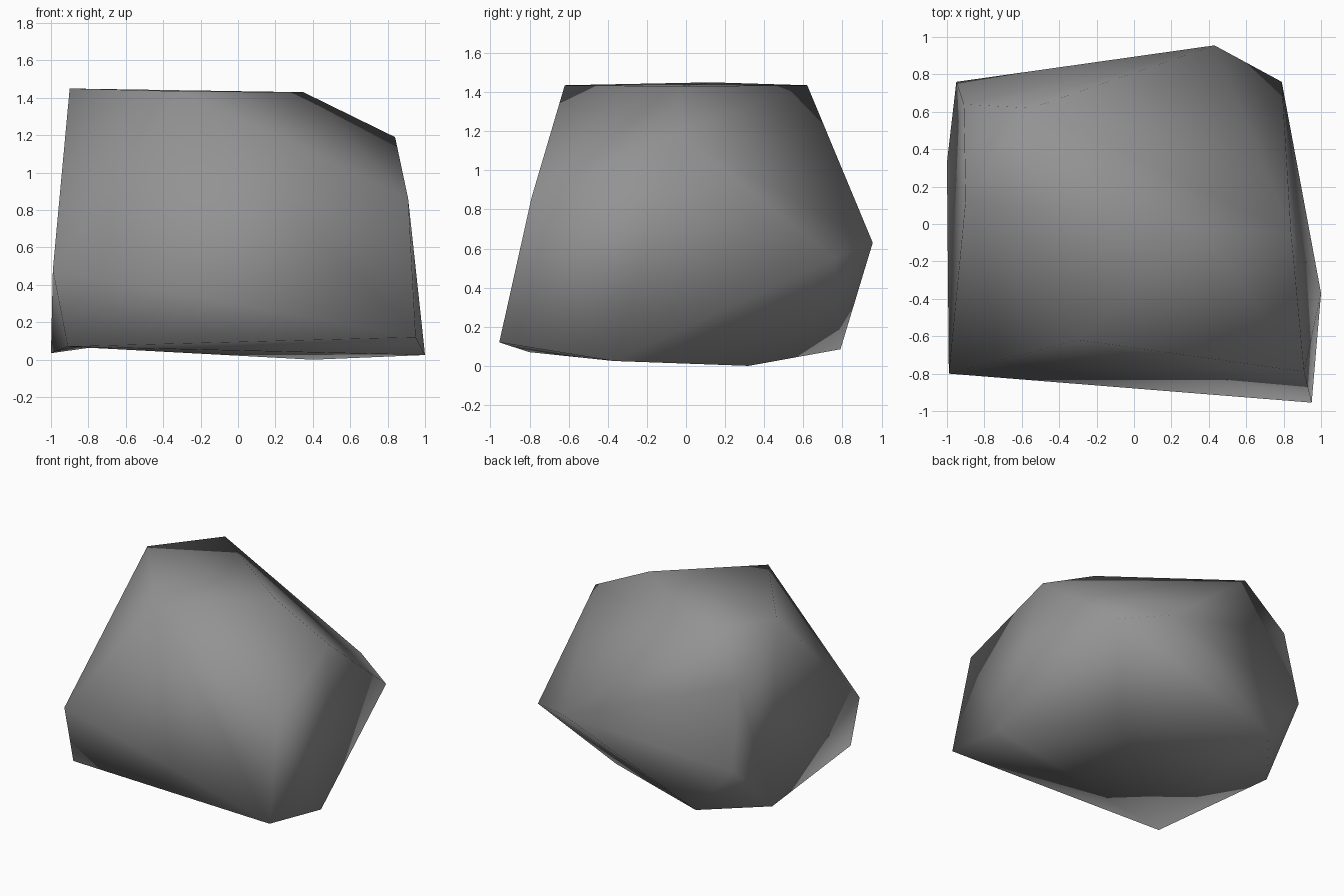
import bpy, bmesh
from mathutils import Vector

if "Cube" in bpy.data.objects:
    bpy.data.objects.remove(bpy.data.objects["Cube"])

# Corner points of the boulder
C = Vector((-1.0, 0.33, 0.035))      # left foot
D = Vector((-0.91, -0.80, 0.07))     # front left foot
E = Vector((0.40, 0.32, 0.0))        # lowest point
G = Vector((-0.64, 0.79, 0.085))     # back foot
foot = [C, D, E, G, (0.95, -0.955, 0.12), (1.0, -0.37, 0.025)]
waist = [(-0.99, -0.80, 0.48), (-0.95, 0.76, 0.47), (0.43, 0.955, 0.63),
         (0.79, 0.76, 0.55), (0.91, -0.79, 0.86)]
crown = [(-0.30, -0.62, 1.435), (-0.90, 0.13, 1.45), (-0.55, 0.62, 1.435),
         (0.35, -0.035, 1.43), (0.84, -0.045, 1.19), (-0.91, 0.64, 1.11)]

# Shrink-wrap the corners into a faceted stone
bm = bmesh.new()
for p in foot + waist + crown:
    bm.verts.new(p)
bmesh.ops.convex_hull(bm, input=bm.verts[:])
bmesh.ops.delete(bm, geom=[v for v in bm.verts if not v.link_faces], context='VERTS')
bmesh.ops.triangulate(bm, faces=bm.faces[:])


def vert_at(p):
    return min(bm.verts, key=lambda v: (v.co - p).length)


# The underside is slightly hollow: turn its diagonal
diagonal = bm.edges.get((vert_at(C), vert_at(E)))
if diagonal:
    ends = {v for f in diagonal.link_faces for v in f.verts}
    if ends == {vert_at(p) for p in (C, D, E, G)}:
        bmesh.ops.rotate_edges(bm, edges=[diagonal], use_ccw=False)
bmesh.ops.recalc_face_normals(bm, faces=bm.faces[:])

# Fully smooth-shaded stone
for f in bm.faces:
    f.smooth = True
mesh = bpy.data.meshes.new("boulder")
bm.to_mesh(mesh)
bm.free()

mat = bpy.data.materials.new("stone grey")
mat.diffuse_color = (0.29, 0.29, 0.29, 1.0)
mat.use_nodes = True
mat.node_tree.nodes["Principled BSDF"].inputs["Base Color"].default_value = mat.diffuse_color
mesh.materials.append(mat)
bpy.context.collection.objects.link(bpy.data.objects.new("boulder", mesh))
